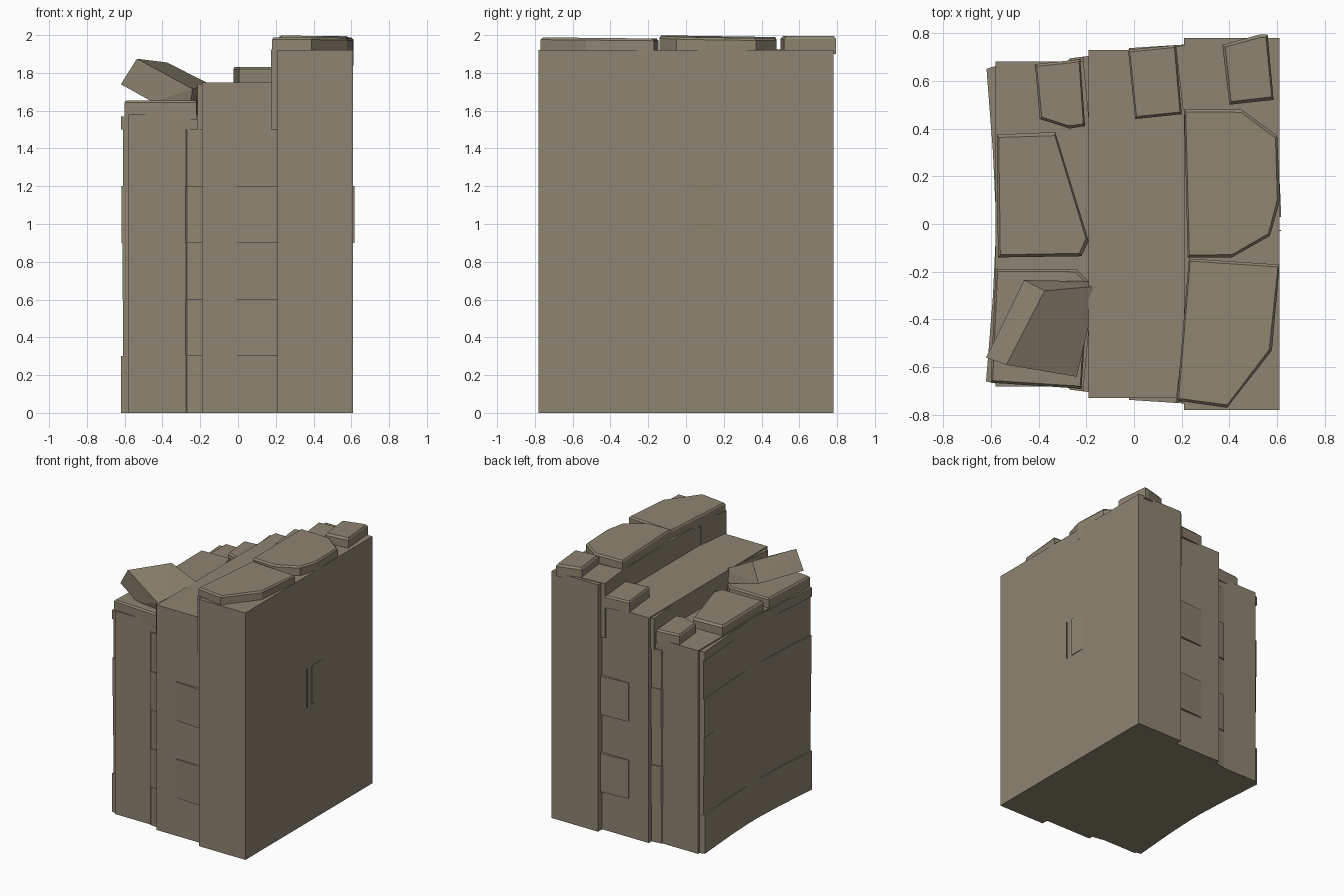
import bpy, bmesh, math
from mathutils import Vector

if "Cube" in bpy.data.objects:
    bpy.data.objects.remove(bpy.data.objects["Cube"], do_unlink=True)

stone = bpy.data.materials.new("weathered tan stone")
stone.use_nodes = True
COLOUR = (0.27, 0.235, 0.165, 1)
stone.diffuse_color = COLOUR
stone.node_tree.nodes["Principled BSDF"].inputs["Base Color"].default_value = COLOUR


def finish(name, bm):
    bmesh.ops.recalc_face_normals(bm, faces=bm.faces[:])
    mesh = bpy.data.meshes.new(name)
    bm.to_mesh(mesh)
    bm.free()
    mesh.materials.append(stone)
    ob = bpy.data.objects.new(name, mesh)
    bpy.context.collection.objects.link(ob)
    return ob


def prism(name, outline, z0, z1, chamfer=0.0, slope=(0, 0)):
    """Upright stone from a plan outline; chamfered rim, top sloping in x and y."""
    bm = bmesh.new()
    centre = sum((Vector(p) for p in outline), Vector((0, 0))) / len(outline)

    def ring(z, inset, tilt):
        verts = []
        for p in outline:
            d = Vector(p) - centre
            q = centre + d * (1 - inset / d.length)
            h = z + (slope[0] * d.x + slope[1] * d.y if tilt else 0)
            verts.append(bm.verts.new((q.x, q.y, h)))
        return verts

    rings = [ring(z0, 0, False)]
    if chamfer:
        rings.append(ring(z1 - chamfer, 0, True))
    rings.append(ring(z1, chamfer, True))
    bm.faces.new(rings[0])
    bm.faces.new(rings[-1])
    n = len(outline)
    for a, b in zip(rings, rings[1:]):
        for i in range(n):
            j = (i + 1) % n
            bm.faces.new((a[i], a[j], b[j], b[i]))
    return finish(name, bm)


def box(name, x0, x1, y0, y1, z0, z1):
    return prism(name, [(x0, y0), (x1, y0), (x1, y1), (x0, y1)], z0, z1)


# Three stepped wall slabs
box("tall_slab", 0.21, 0.61, -0.78, 0.78, 0, 1.92)
box("middle_slab", -0.19, 0.21, -0.73, 0.73, 0, 1.75)
box("low_slab", -0.58, -0.19, -0.68, 0.68, 0, 1.58)

# Curved outer courses on the low side
for i, (z0, z1, out) in enumerate([(0, 0.3, 0.012), (0.3, 0.6, 0), (0.6, 0.9, 0.004),
                                   (0.9, 1.2, 0.01), (1.2, 1.5, 0), (1.5, 1.57, 0.012)]):
    prism(f"outer_course_{i + 1}",
          [(-0.608 - out, -0.66), (-0.585 - out / 2, -0.3), (-0.577, 0),
           (-0.585 - out / 2, 0.3), (-0.606 - out, 0.65), (-0.57, 0.665), (-0.5, 0),
           (-0.57, -0.67)], z0, z1)

# Stones that just stand out of the end faces
for side, end in ((-1, "front"), (1, "back")):
    for i in range(5):
        z = i * 0.3
        out = 0.012 if i % 2 else 0.004
        prism(f"{end}_low_stone_{i + 1}",
              [(-0.28, side * 0.675), (-0.27, side * (0.682 + out)),
               (-0.19, side * (0.692 + out)), (-0.18, side * 0.66)], z, z + 0.3)
        if i % 2:
            prism(f"{end}_middle_stone_{i + 1}",
                  [(-0.02, side * 0.7), (-0.02, side * 0.737),
                   (0.21, side * 0.752), (0.22, side * 0.7)], z, z + 0.3)
    # Upright corner strips beside each step
    prism(f"{end}_middle_corner",
          [(-0.215, side * 0.7), (-0.16, side * 0.71), (-0.16, side * 0.43),
           (-0.19, side * 0.43)], 1.5, 1.74)
    prism(f"{end}_tall_corner",
          [(0.175, side * 0.745), (0.38, side * 0.76), (0.4, side * 0.5),
           (0.205, side * 0.48)], 1.5, 1.925)

# Shallow stones on the tall outer face
box("outer_plate_front", 0.6, 0.617, -0.03, -0.025, 0.9, 1.2)
prism("outer_plate_back", [(0.6, 0.03), (0.617, 0.03), (0.611, 0.17), (0.6, 0.17)], 0.9, 1.2)

# Cap stones on the tall slab
prism("tall_cap_front", [(0.23, -0.145), (0.61, -0.17), (0.578, -0.53), (0.39, -0.77),
                         (0.18, -0.74)], 1.9, 1.985, 0.012, (0, -0.01))
prism("tall_cap_middle", [(0.21, 0.48), (0.45, 0.48), (0.6, 0.37), (0.612, 0.1),
                          (0.57, -0.05), (0.41, -0.14), (0.225, -0.14)],
      1.84, 1.99, 0.012, (-0.02, -0.015))
prism("tall_cap_back", [(0.37, 0.75), (0.4, 0.5), (0.585, 0.52), (0.56, 0.795), (0.53, 0.795)],
      1.9, 1.995, 0.015)

# Cap stone on the middle slab
prism("middle_cap_back", [(-0.025, 0.73), (0.175, 0.75), (0.2, 0.46), (0.005, 0.44)],
      1.74, 1.832, 0.012)

# Cap stones on the low slab
prism("low_cap_back", [(-0.415, 0.67), (-0.225, 0.69), (-0.205, 0.41), (-0.27, 0.4),
                       (-0.395, 0.44)], 1.55, 1.655, 0.012)
prism("low_cap_middle", [(-0.575, 0.375), (-0.33, 0.385), (-0.19, -0.07), (-0.22, -0.135),
                         (-0.57, -0.14)], 1.55, 1.655, 0.015)
prism("low_cap_front", [(-0.58, -0.19), (-0.24, -0.19), (-0.19, -0.24), (-0.22, -0.69),
                        (-0.6, -0.665)], 1.55, 1.655, 0.012)

# Loose tilted block resting on the low front
bm = bmesh.new()
for p in [(-0.62, -0.56, 1.74), (-0.46, -0.235, 1.72), (-0.535, -0.59, 1.875),
          (-0.375, -0.28, 1.855), (-0.15, -0.26, 1.74), (-0.24, -0.64, 1.715),
          (-0.45, -0.59, 1.645), (-0.2, -0.24, 1.65), (-0.25, -0.62, 1.65)]:
    bm.verts.new(p)
bmesh.ops.convex_hull(bm, input=bm.verts[:])
finish("loose_block", bm)
